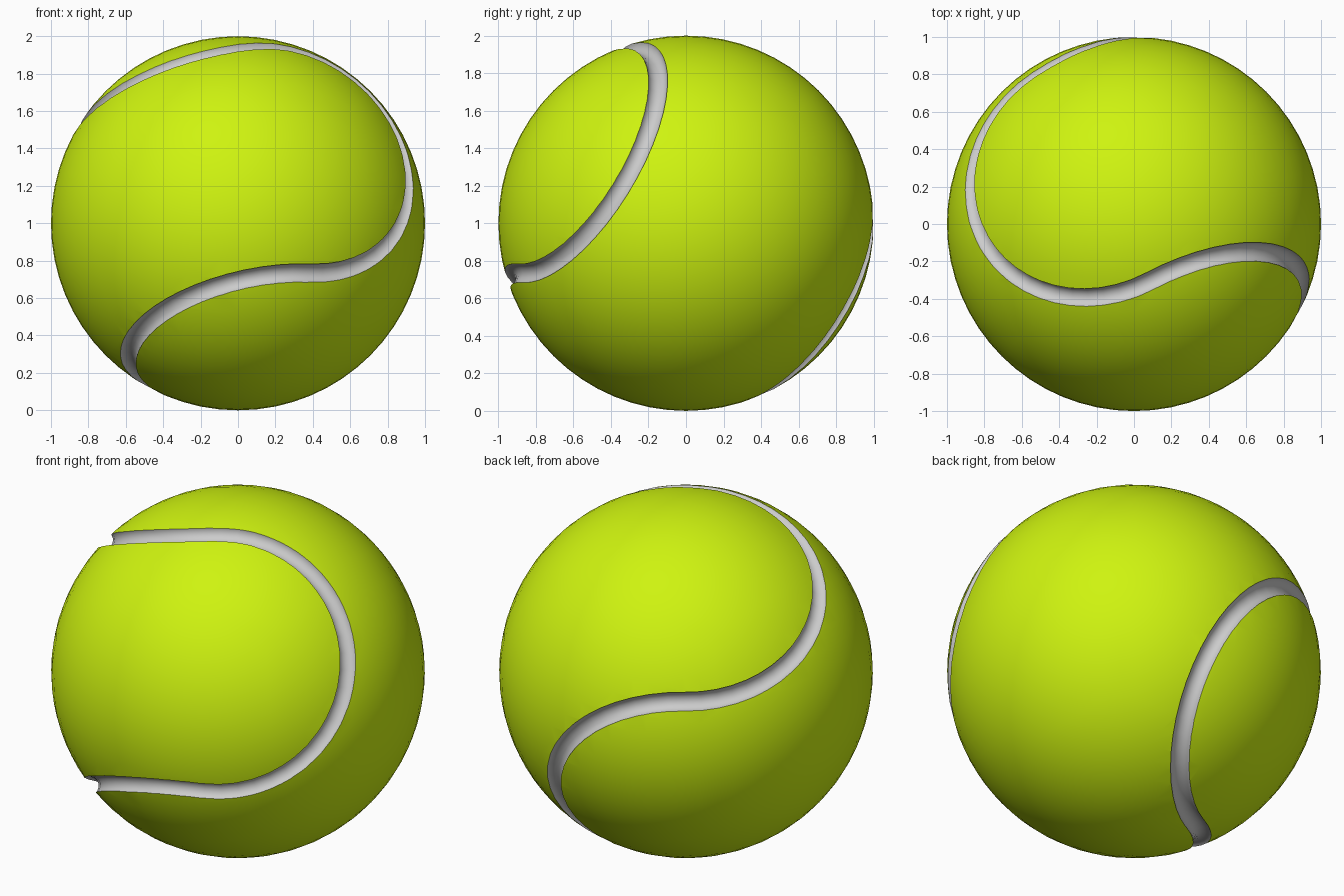
import bpy, bmesh
from math import sin, cos, pi, sqrt
from mathutils import Vector

if "Cube" in bpy.data.objects:
    bpy.data.objects.remove(bpy.data.objects["Cube"])

CENTRE = Vector((0, 0, 1))


def material(name, colour):
    m = bpy.data.materials.new(name)
    m.diffuse_color = colour
    m.use_nodes = True
    m.node_tree.nodes["Principled BSDF"].inputs["Base Color"].default_value = m.diffuse_color
    return m


def add_object(name, bm, mat):
    mesh = bpy.data.meshes.new(name)
    bm.to_mesh(mesh)
    bm.free()
    mesh.materials.append(mat)
    ob = bpy.data.objects.new(name, mesh)
    bpy.context.collection.objects.link(ob)
    return ob


# Ball: cube grid pushed out to a sphere
bm = bmesh.new()
bmesh.ops.create_cube(bm, size=2)
bmesh.ops.subdivide_edges(bm, edges=bm.edges[:], cuts=15, use_grid_fill=True)
for v in bm.verts:
    v.co = Vector([sin(c * pi / 4) / cos(c * pi / 4) for c in v.co]).normalized() + CENTRE
bmesh.ops.recalc_face_normals(bm, faces=bm.faces[:])
ball = add_object("ball", bm, material("felt", (0.62, 0.90, 0.005, 1)))

# Seam path: four half circles meeting at +-P and +-Q, alternating about axis N
P = Vector((0.472, -0.842, -0.27))
Q = Vector((0.165, -0.262, 0.95))
N = Vector((0.874, 0.493, -0.014))
U, V = (P + Q) / sqrt(2), (P - Q) / sqrt(2)
STEPS = 24
path = []
for plane, along, side in ((U, V, N), (-V, U, -N), (-U, -V, N), (V, -U, -N)):
    for i in range(STEPS):
        a = pi * i / STEPS
        d = (plane + along * cos(a) + side * sin(a)) * sqrt(0.5) - N * 0.09
        path.append(d.normalized())

# Groove cutter: round tube swept along the seam
SIDES, RADIUS, LIFT = 16, 0.053, 1.008
bm = bmesh.new()
rings = []
n = len(path)
for i, d in enumerate(path):
    tangent = path[(i + 1) % n] - path[i - 1]
    across = tangent.cross(d).normalized()
    rings.append([bm.verts.new(CENTRE + d * LIFT + RADIUS * (
        across * cos(2 * pi * k / SIDES) + d * sin(2 * pi * k / SIDES)))
        for k in range(SIDES)])
for i in range(n):
    r, s = rings[i], rings[(i + 1) % n]
    for k in range(SIDES):
        j = (k + 1) % SIDES
        bm.faces.new((r[k], r[j], s[j], s[k]))
bmesh.ops.recalc_face_normals(bm, faces=bm.faces[:])
cutter = add_object("seam_cutter", bm, material("seam", (0.8, 0.8, 0.8, 1)))
cutter.hide_render = True

# Cut the groove; its faces keep the grey seam material
mod = ball.modifiers.new("groove", "BOOLEAN")
mod.operation = "DIFFERENCE"
mod.solver = "EXACT"
mod.material_mode = "TRANSFER"
mod.object = cutter
bpy.context.view_layer.objects.active = ball
ball.select_set(True)
cutter.select_set(False)
bpy.ops.object.modifier_apply(modifier=mod.name)
bpy.data.objects.remove(cutter)
bpy.ops.object.shade_smooth_by_angle(angle=pi / 6)
